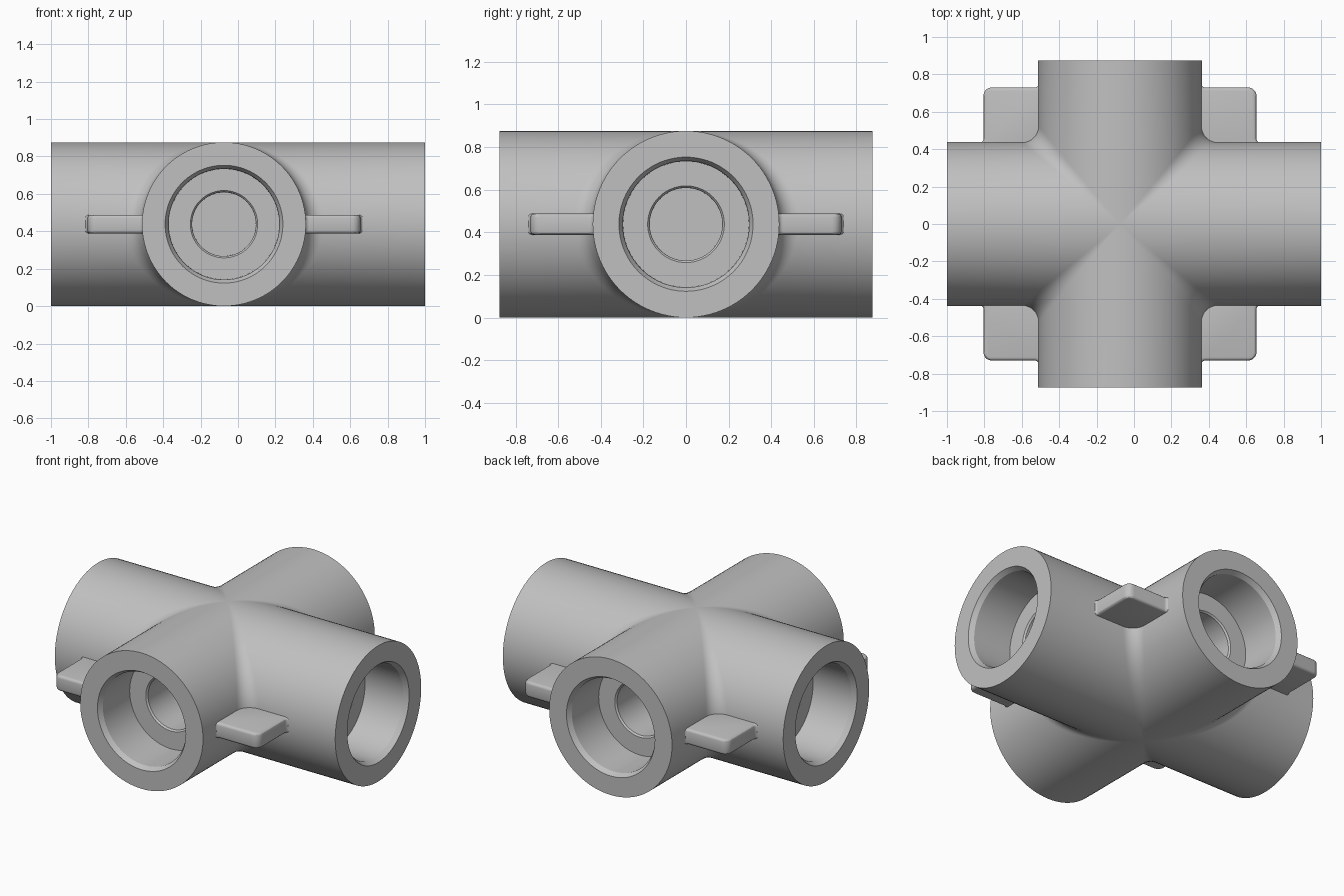
import bpy, bmesh, math
from mathutils import Vector, Matrix

if "Cube" in bpy.data.objects:
    bpy.data.objects.remove(bpy.data.objects["Cube"])

R = 0.438            # outer pipe radius
BLEND = 0.09         # rolling fillet radius between the arms
N = 96               # sides around each pipe
ARC = 8              # steps across each fillet
CENTRE = Vector((-0.075, 0, R))

grey = bpy.data.materials.new("plain_grey")
grey.use_nodes = True
colour = (0.53, 0.53, 0.53, 1)
grey.diffuse_color = colour
grey.node_tree.nodes["Principled BSDF"].inputs["Base Color"].default_value = colour


def finish(bm, name):
    bmesh.ops.remove_doubles(bm, verts=bm.verts, dist=0.0002)
    bmesh.ops.dissolve_degenerate(bm, edges=bm.edges, dist=0.0001)
    bmesh.ops.recalc_face_normals(bm, faces=bm.faces)
    mesh = bpy.data.meshes.new(name)
    bm.to_mesh(mesh)
    bm.free()
    mesh.materials.append(grey)
    obj = bpy.data.objects.new(name, mesh)
    obj.location = CENTRE
    bpy.context.collection.objects.link(obj)
    bpy.ops.object.select_all(action="DESELECT")
    obj.select_set(True)
    bpy.context.view_layer.objects.active = obj
    bpy.ops.object.shade_smooth_by_angle(angle=math.radians(30))
    return obj


def skin(bm, rows):
    """Join successive rows of points with quads."""
    grid = [[bm.verts.new(p) for p in row] for row in rows]
    for a, b in zip(grid, grid[1:]):
        for i in range(len(a) - 1):
            bm.faces.new((a[i], a[i + 1], b[i + 1], b[i]))
    return grid


def arm(bm, length, turn):
    """Pipe arm along +x with a stepped socket, turned about z."""
    spin = Matrix.Rotation(turn, 3, "Z")
    floor = 0.19
    inner = [(length, R), (length, 0.315), (length - 0.03, 0.297),
             (length - 0.30, 0.295), (length - 0.30, 0.18),
             (length - 0.31, 0.171), (floor, 0.17)]
    rows = []
    for i in range(N + 1):
        t = 2 * math.pi * i / N
        c, s = math.cos(t), math.sin(t)
        profile = [((R + BLEND) * abs(c), R)] + inner + [(floor, 0)]
        rows.append([spin @ Vector((x, r * c, r * s)) for x, r in profile])
    skin(bm, rows)


def corner_blend(bm, turn):
    """Rolling fillet between two neighbouring arms."""
    spin = Matrix.Rotation(turn, 3, "Z")
    rows = []
    for i in range(N // 2 + 1):
        t = math.pi * (i / (N // 2) - 0.5)
        c, s = math.cos(t), math.sin(t)
        ball = Vector((c, c, s)) * (R + BLEND)
        a, b = Vector((-c, 0, -s)), Vector((0, -c, -s))
        row = []
        for k in range(ARC + 1):
            f = k / ARC
            angle = a.angle(b)
            if angle < 1e-4:
                d = a
            else:
                d = (a * math.sin((1 - f) * angle) + b * math.sin(f * angle)) / math.sin(angle)
            row.append(spin @ (ball + d * BLEND))
        rows.append(row)
    skin(bm, rows)


# Four-way pipe body, with one longer arm
body = bmesh.new()
for n, length in enumerate((1.075, 0.875, 0.925, 0.875)):
    arm(body, length, n * math.pi / 2)
    corner_blend(body, n * math.pi / 2)
finish(body, "cross_pipe_body")


def tab(name, sx, sy):
    """Rounded plate in the corner between two arms."""
    root, wall, edge, flare, half = 0.39, 0.434, 0.73, 0.77, 0.05
    outline = [(root, root), (flare, root), (flare, wall), (edge, wall),
               (edge, edge), (wall, edge), (wall, flare), (root, flare)]
    bm = bmesh.new()
    base = bm.faces.new([bm.verts.new((x, y, -half)) for x, y in outline])
    top = bmesh.ops.extrude_face_region(bm, geom=[base])["geom"]
    for v in top:
        if isinstance(v, bmesh.types.BMVert):
            v.co.z = half
    bmesh.ops.recalc_face_normals(bm, faces=bm.faces)

    def uprights(spots):
        return [e for e in bm.edges
                if abs(e.verts[0].co.z - e.verts[1].co.z) > half
                and any((e.verts[0].co.xy - Vector(p)).length < 0.001 for p in spots)]

    for spots, size in (([(edge, edge)], 0.045), ([(edge, wall), (wall, edge)], 0.022)):
        bmesh.ops.bevel(bm, geom=uprights(spots), offset=size, segments=5,
                        profile=0.5, affect="EDGES")
    rim = [e for e in bm.edges if abs(e.verts[0].co.z - e.verts[1].co.z) < 0.001]
    bmesh.ops.bevel(bm, geom=rim, offset=0.017, segments=3, profile=0.5, affect="EDGES")
    bmesh.ops.scale(bm, vec=(sx, sy, 1), verts=bm.verts)
    finish(bm, name)


# Four corner tabs
for side, sx in (("left", 1), ("right", -1)):
    for end, sy in (("front", -1), ("back", 1)):
        tab(f"{end}_{side}_tab", sx, sy)
